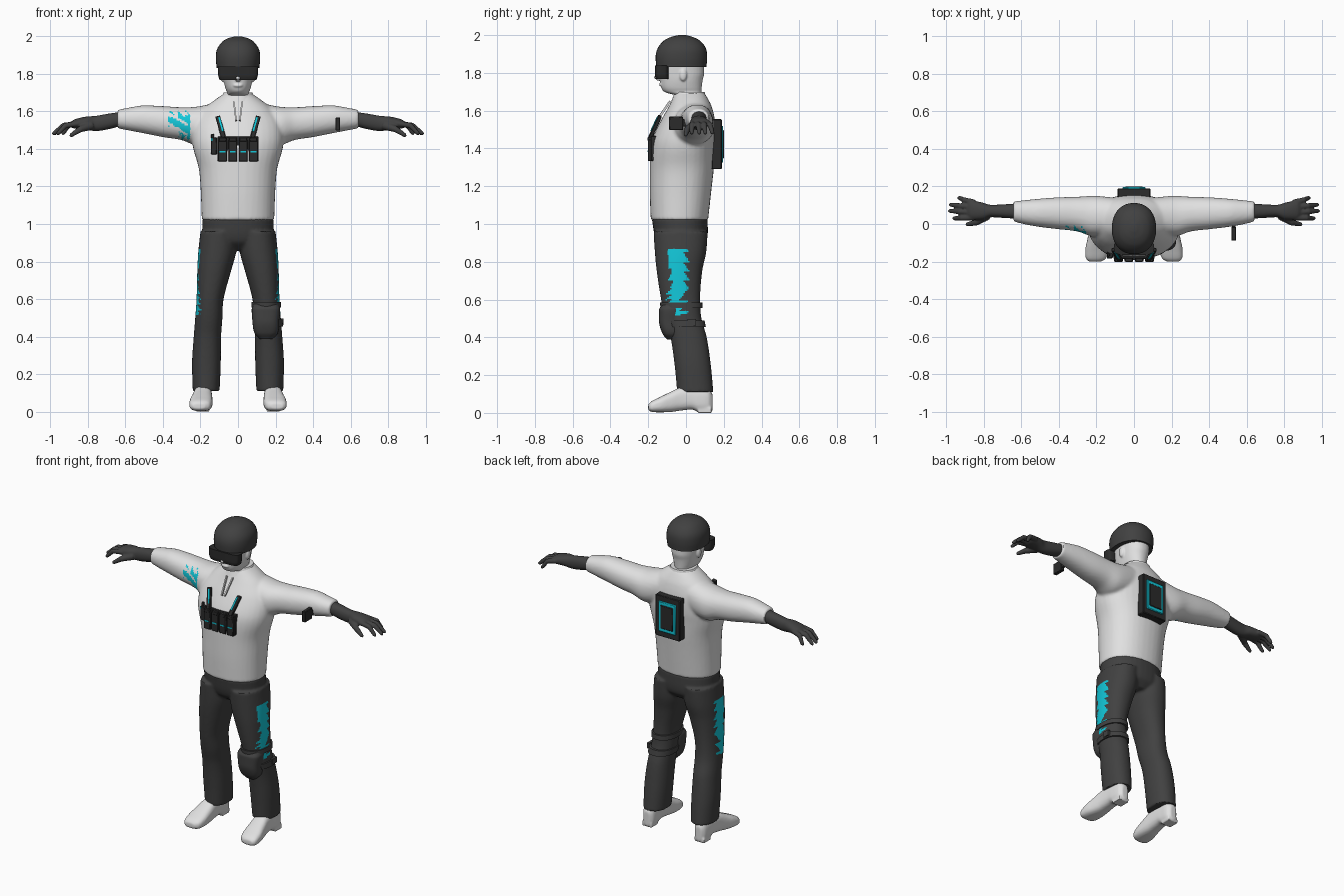
import bpy, bmesh
from math import sin, cos, pi, radians
from mathutils import Vector, Matrix, Euler

default_cube = bpy.data.objects.get("Cube")
if default_cube:
    bpy.data.objects.remove(default_cube, do_unlink=True)


def material(name, red, green, blue):
    mat = bpy.data.materials.new(name)
    mat.use_nodes = True
    mat.diffuse_color = (red, green, blue, 1)
    mat.node_tree.nodes["Principled BSDF"].inputs["Base Color"].default_value = mat.diffuse_color
    return mat


LIGHT = material("light grey", .75, .75, .75)
DARK = material("charcoal", .053, .053, .053)
BLACK = material("gear black", .024, .024, .024)
CYAN = material("cyan", .006, .57, .69)


def skin_rings(bm, rings):
    """Bridge a list of point rings and cap both ends."""
    loops = [[bm.verts.new(point) for point in ring] for ring in rings]
    count = len(loops[0])
    for lower, upper in zip(loops, loops[1:]):
        for i in range(count):
            j = (i + 1) % count
            bm.faces.new((lower[i], lower[j], upper[j], upper[i]))
    bm.faces.new(loops[0])
    bm.faces.new(loops[-1])


def smooth_keys(keys, steps):
    """Monotone cubic interpolation between cross-section keys."""
    def slope(i, c):
        if i in (0, len(keys) - 1):
            j = max(i, 1)
            return (keys[j][c] - keys[j - 1][c]) / (keys[j][0] - keys[j - 1][0])
        before, here, after = keys[i - 1], keys[i], keys[i + 1]
        if (here[c] - before[c]) * (after[c] - here[c]) <= 0:
            return 0
        return (after[c] - before[c]) / (after[0] - before[0])
    result = []
    for i in range(len(keys) - 1):
        first, last = keys[i], keys[i + 1]
        span = last[0] - first[0]
        for step in range(steps):
            u = step / steps
            blend = u * u * (3 - 2 * u)
            row = [first[0] + span * u]
            for c in range(1, len(first)):
                row.append(first[c] + (last[c] - first[c]) * blend
                           + span * u * (1 - u) * ((1 - u) * slope(i, c) - u * slope(i + 1, c)))
            result.append(row)
    return result + [list(keys[-1])]


def loft(bm, axis, keys, power=2.2, count=36, steps=6):
    """Each key: position on axis, then min and max of the two other axes."""
    rings = []
    for t, a0, a1, b0, b1 in smooth_keys(keys, steps):
        ring = []
        for i in range(count):
            c, s = cos(2 * pi * i / count), sin(2 * pi * i / count)
            c = abs(c) ** (2 / power) * (1 if c > 0 else -1)
            s = abs(s) ** (2 / power) * (1 if s > 0 else -1)
            a = (a0 + a1 + (a1 - a0) * c) / 2
            b = (b0 + b1 + (b1 - b0) * s) / 2
            ring.append({"x": (t, a, b), "y": (a, t, b), "z": (a, b, t)}[axis])
        rings.append(ring)
    skin_rings(bm, rings)


def tube(bm, points, radii, count=12):
    points = [Vector(p) for p in points]
    rings = []
    for i, point in enumerate(points):
        along = points[min(i + 1, len(points) - 1)] - points[max(i - 1, 0)]
        turn = along.to_track_quat("Z", "Y")
        rings.append([point + turn @ Vector((cos(2 * pi * k / count), sin(2 * pi * k / count), 0)) * radii[i]
                      for k in range(count)])
    skin_rings(bm, rings)


def box(bm, centre, size, tilt=(0, 0, 0), shift=(0, 0, 0)):
    place = Matrix.Translation(centre) @ Euler(tilt).to_matrix().to_4x4() @ Matrix.Translation(shift)
    bmesh.ops.create_cube(bm, size=1, matrix=place @ Matrix.Diagonal((*size, 1)))


def ball(bm, centre, size):
    bmesh.ops.create_uvsphere(bm, u_segments=20, v_segments=12, radius=1,
                              matrix=Matrix.Translation(centre) @ Matrix.Diagonal((*size, 1)))


def finish(bm, name, mat, mirror=False, voxel=0, bevel=0, painted=None):
    """Turn the bmesh into a clean object; faces passing 'painted' become cyan."""
    bmesh.ops.recalc_face_normals(bm, faces=bm.faces)
    mesh = bpy.data.meshes.new(name)
    bm.to_mesh(mesh)
    bm.free()
    obj = bpy.data.objects.new(name, mesh)
    bpy.context.collection.objects.link(obj)
    if mirror:
        obj.modifiers.new("mirror", "MIRROR").use_mirror_merge = False
    if voxel:
        remesh = obj.modifiers.new("remesh", "REMESH")
        remesh.mode, remesh.voxel_size = "VOXEL", voxel
        relax = obj.modifiers.new("relax", "SMOOTH")
        relax.factor, relax.iterations = .5, 5
    if bevel:
        obj.modifiers.new("bevel", "BEVEL").width = bevel
    graph = bpy.context.evaluated_depsgraph_get()
    mesh = bpy.data.meshes.new_from_object(obj.evaluated_get(graph))
    obj.modifiers.clear()
    obj.data = mesh
    mesh.materials.clear()
    mesh.materials.append(mat)
    if painted:
        mesh.materials.append(CYAN)
        for face in mesh.polygons:
            face.material_index = int(painted(face.center, face.normal))
    mesh.shade_smooth()
    mesh.set_sharp_from_angle(angle=radians(42))
    return obj


def saw(value, period):
    return (value / period) % 1


# Shirt: torso and sleeves fused, with a torn patch on one sleeve
def sleeve_patch(p, n):
    if n.y > -.1 or not -.37 < p.x < -.255:
        return False
    bottom = 1.52 if p.x < -.315 else 1.44 + .04 * saw(p.x, .03)
    gap = saw(p.z + .6 * p.x, .055) > .72 and p.x < -.27
    return bottom < p.z < 1.605 - .04 * saw(p.x, .04) and not gap


bm = bmesh.new()
loft(bm, "z", [(1.02, -.193, .193, -.187, .117), (1.2, -.2, .2, -.192, .137), (1.3, -.21, .21, -.192, .148),
               (1.4, -.238, .238, -.188, .153), (1.46, -.245, .245, -.175, .157), (1.55, -.23, .23, -.132, .153),
               (1.62, -.175, .175, -.092, .137), (1.66, -.125, .125, -.072, .118), (1.695, -.075, .075, -.057, .097)])
for side in (-1, 1):
    keys = [(.1, -.06, .14, 1.44, 1.65), (.22, -.065, .15, 1.42, 1.625), (.3, -.04, .145, 1.447, 1.622),
            (.4, -.028, .142, 1.463, 1.628), (.5, -.016, .135, 1.483, 1.632), (.58, -.002, .127, 1.498, 1.62),
            (.642, .013, .12, 1.51, 1.608)]
    loft(bm, "x", [(side * k[0], *k[1:]) for k in keys])
finish(bm, "shirt", LIGHT, voxel=.009, painted=sleeve_patch)

# Collar band and zip placket
bm = bmesh.new()
loft(bm, "z", [(1.65, -.1, .1, -.078, .112), (1.7, -.077, .077, -.058, .098)], steps=2)
for side in (-1, 1):
    box(bm, (side * .016, -.118, 1.6), (.008, .012, .12), (-.6, side * .12, 0))
finish(bm, "collar", LIGHT)


# Trousers with a ragged patch down each outer thigh
def thigh_patch(p, n):
    if abs(n.x) < .35 or n.x * p.x < 0 or not .52 < p.z < .87:
        return False
    if p.z > .66:
        return -.095 + .03 * saw(p.z, .07) * (p.z < .76) < p.y < .02 - .035 * saw(p.z, .05)
    return -.11 + .04 * saw(p.z, .03) < p.y < .015 - .05 * saw(-p.z, .06)


bm = bmesh.new()
loft(bm, "z", [(.86, -.1, .1, -.1, .07), (.91, -.19, .19, -.155, .11), (1.03, -.19, .19, -.182, .115)])
for side in (-1, 1):
    keys = [(.11, .098, .241, -.047, .145), (.25, .092, .245, -.06, .132), (.4, .09, .236, -.082, .11),
            (.5, .083, .228, -.11, .082), (.6, .077, .221, -.132, .075), (.75, .037, .217, -.155, .086),
            (.85, .01, .212, -.165, .107), (.96, .005, .2, -.172, .115)]
    loft(bm, "z", [(k[0], *sorted((side * k[1], side * k[2])), *k[3:]) for k in keys])
finish(bm, "trousers", DARK, voxel=.008, painted=thigh_patch)

# Boots
bm = bmesh.new()
loft(bm, "y", [(-.2, .175, .24, .015, .045), (-.185, .15, .256, .006, .06), (-.14, .137, .259, .003, .083),
               (-.08, .136, .248, .005, .112), (-.03, .138, .238, .012, .135), (.03, .14, .232, .018, .14),
               (.07, .142, .23, .003, .14), (.12, .147, .222, 0, .13), (.14, .165, .205, .01, .1)], power=2.8)
box(bm, (.187, .1, .014), (.07, .07, .028))
finish(bm, "boots", LIGHT, mirror=True, voxel=.006)

# Gloves: cuff, palm, four fingers and a thumb
bm = bmesh.new()
loft(bm, "x", [(.62, .028, .11, 1.523, 1.598), (.69, .032, .105, 1.505, 1.588), (.76, .036, .102, 1.495, 1.576),
               (.81, .022, .115, 1.503, 1.572), (.87, .025, .125, 1.508, 1.558), (.89, .04, .11, 1.515, 1.545)])
for base, tip, reach in ((.035, .03, .967), (.062, .07, .99), (.09, .103, .985), (.115, .14, .94)):
    middle = (.87 + reach) / 2
    tube(bm, [(.85, base, 1.535), (middle, (base + tip) / 2, 1.525), (reach - .008, tip, 1.482), (reach, tip, 1.476)],
         [.016, .015, .011, .004])
tube(bm, [(.78, .045, 1.525), (.84, .008, 1.505), (.89, -.002, 1.472), (.897, -.002, 1.466)], [.024, .017, .011, .004])
finish(bm, "gloves", DARK, mirror=True, voxel=.005)

# Head with neck, nose, lips and ears
bm = bmesh.new()
loft(bm, "z", [(1.6, -.065, .065, -.04, .085), (1.68, -.064, .064, -.055, .08), (1.697, -.058, .058, -.11, .081),
               (1.72, -.066, .066, -.13, .083), (1.76, -.076, .076, -.137, .088), (1.8, -.081, .081, -.143, .097),
               (1.9, -.09, .09, -.14, .095)])
tube(bm, [(0, -.13, 1.83), (0, -.152, 1.8), (0, -.163, 1.782), (0, -.14, 1.765)], [.01, .013, .014, .012])
ball(bm, (0, -.131, 1.738), (.026, .012, .01))
for side in (-1, 1):
    ball(bm, (side * .082, -.015, 1.79), (.012, .02, .034))
finish(bm, "head", LIGHT, voxel=.005)

# Helmet and goggles
bm = bmesh.new()
loft(bm, "z", [(1.83, -.113, .113, -.157, .108), (1.88, -.118, .118, -.161, .112), (1.93, -.112, .112, -.15, .105),
               (1.97, -.085, .085, -.118, .075), (1.99, -.053, .053, -.08, .036), (2, -.015, .015, -.04, 0)])
finish(bm, "helmet", DARK)
bm = bmesh.new()
loft(bm, "z", [(1.768, -.098, .098, -.16, -.09), (1.79, -.105, .105, -.165, -.09),
               (1.84, -.108, .108, -.165, -.09)], power=4)
finish(bm, "goggles", BLACK)

# Chest rig: panel, pouches, shoulder straps and radio, with cyan trim
rig, trim = bmesh.new(), bmesh.new()
box(rig, (0, -.165, 1.4), (.22, .04, .13))
for i in range(4):
    x = -.0825 + .055 * i
    box(rig, (x, -.186, 1.39), (.047, .03, .115))
    box(rig, (x, -.188, 1.45), (.04, .03, .022))
    box(trim, (x, -.201, 1.385), (.03, .004, .008))
for side in (-1, 1):
    tilt = (-.42, side * .27, 0)
    box(rig, (side * .092, -.163, 1.515), (.026, .02, .13), tilt)
    box(trim, (side * .092, -.163, 1.515), (.01, .005, .085), tilt, (-side * .006, -.011, .012))
box(rig, (-.128, -.165, 1.415), (.03, .035, .09))
tube(rig, [(-.135, -.165, 1.45), (-.135, -.165, 1.48)], [.008, .008])
box(trim, (-.14, -.182, 1.45), (.008, .006, .014))
finish(rig, "chest_rig", BLACK, bevel=.003)
finish(trim, "chest_rig_trim", CYAN)

# Back pack with raised cyan frame around a dark centre panel
for name, mat, half, low, high, back in (("back_pack", BLACK, .087, 1.29, 1.555, .19),
                                         ("back_pack_frame", CYAN, .062, 1.325, 1.52, .197),
                                         ("back_pack_panel", BLACK, .046, 1.347, 1.498, .201)):
    bm = bmesh.new()
    box(bm, (0, (.135 + back) / 2, (low + high) / 2), (half * 2, back - .135, high - low))
    finish(bm, name, mat, bevel=.004)

# Forearm device
bm = bmesh.new()
box(bm, (.532, -.052, 1.533), (.024, .074, .07))
box(bm, (.532, -.01, 1.535), (.018, .03, .04))
finish(bm, "forearm_device", BLACK, bevel=.003)

# Knee pad with straps and buckle on the left leg
bm = bmesh.new()
loft(bm, "z", [(.388, .115, .185, -.1, -.03), (.42, .087, .213, -.125, -.02), (.49, .076, .22, -.143, -.02),
               (.545, .073, .225, -.143, -.02), (.575, .085, .213, -.125, -.02)], power=2.8)
loft(bm, "z", [(.555, .071, .23, -.135, .088), (.585, .071, .228, -.138, .086)], steps=1)
loft(bm, "z", [(.455, .08, .24, -.1, .105), (.49, .078, .237, -.115, .098)], steps=1)
box(bm, (.235, .03, .48), (.016, .045, .035))
finish(bm, "knee_pad", DARK)
